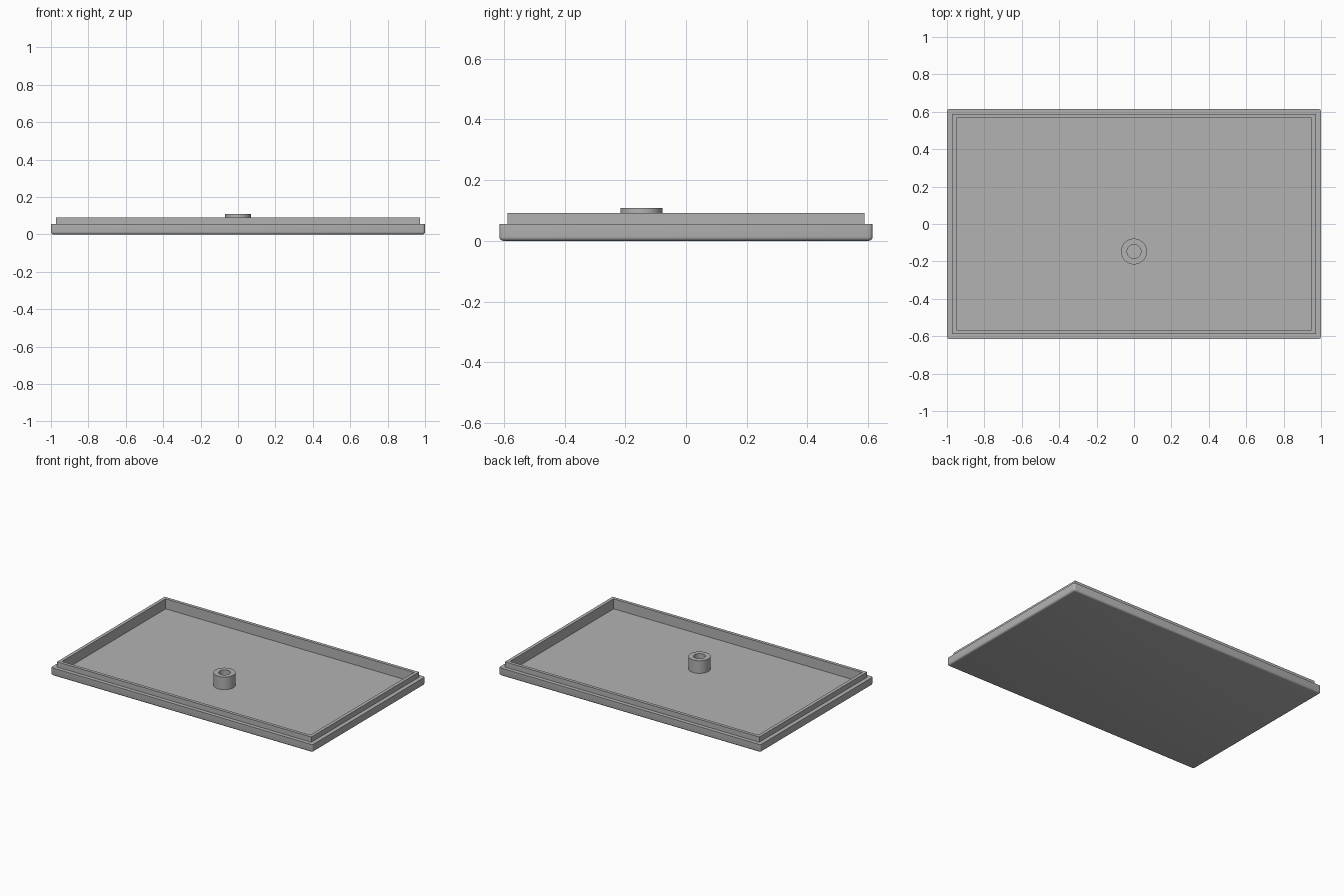
import bpy, bmesh, math
from mathutils import Vector, Matrix

cube = bpy.data.objects.get("Cube")
if cube:
    bpy.data.objects.remove(cube, do_unlink=True)

# Single plain grey
grey = bpy.data.materials.new("plain_grey")
grey.use_nodes = True
colour = (0.45, 0.45, 0.45, 1)
grey.diffuse_color = colour
grey.node_tree.nodes["Principled BSDF"].inputs["Base Color"].default_value = colour

STEP, RIM, FLOOR, BOSS_TOP = 0.055, 0.091, 0.022, 0.109


def finish(name, bm):
    bmesh.ops.recalc_face_normals(bm, faces=bm.faces)
    mesh = bpy.data.meshes.new(name)
    bm.to_mesh(mesh)
    bm.free()
    mesh.materials.append(grey)
    obj = bpy.data.objects.new(name, mesh)
    bpy.context.collection.objects.link(obj)
    return obj


def block(name, half_x, half_y, low, high, radius=0):
    """Box between two heights; a radius rounds every edge except the top rim."""
    bm = bmesh.new()
    size = Matrix.Diagonal((half_x * 2, half_y * 2, high - low, 1))
    bmesh.ops.create_cube(bm, size=1, matrix=Matrix.Translation((0, 0, (low + high) / 2)) @ size)
    if radius:
        edges = [e for e in bm.edges if min(v.co.z for v in e.verts) < high - 0.001]
        bmesh.ops.bevel(bm, geom=edges, offset=radius, segments=4, profile=0.5, affect='EDGES')
    return finish(name, bm)


def activate(obj):
    bpy.ops.object.select_all(action='DESELECT')
    obj.select_set(True)
    bpy.context.view_layer.objects.active = obj


def combine(obj, tool, operation):
    """Apply a boolean and discard the tool object."""
    mod = obj.modifiers.new(operation.lower(), 'BOOLEAN')
    mod.object, mod.operation, mod.solver = tool, operation, 'EXACT'
    tool.hide_render = True
    activate(obj)
    bpy.ops.object.modifier_apply(modifier=mod.name)
    bpy.data.objects.remove(tool, do_unlink=True)


# Tray: rounded slab, raised inner lip, hollowed pocket
tray = block("tray", 1.0, 0.615, 0, STEP, 0.013)
combine(tray, block("lip", 0.972, 0.588, 0.04, RIM), 'UNION')
combine(tray, block("pocket", 0.949, 0.566, FLOOR, 0.2), 'DIFFERENCE')

# Hollow boss standing on the tray floor
bm = bmesh.new()
centre = Vector((0, -0.147, 0))
profile = [(0.037, FLOOR), (0.037, BOSS_TOP), (0.069, BOSS_TOP), (0.069, FLOOR)]
verts = [bm.verts.new(centre + Vector((r, 0, z))) for r, z in profile]
edges = [bm.edges.new(pair) for pair in zip(verts, verts[1:])]
bmesh.ops.spin(bm, geom=verts + edges, cent=centre, axis=(0, 0, 1),
               angle=math.tau, steps=48, use_merge=True)
bmesh.ops.remove_doubles(bm, verts=bm.verts, dist=0.0001)
boss = finish("boss", bm)

for obj in (tray, boss):
    activate(obj)
    bpy.ops.object.shade_smooth_by_angle(angle=math.radians(30))
